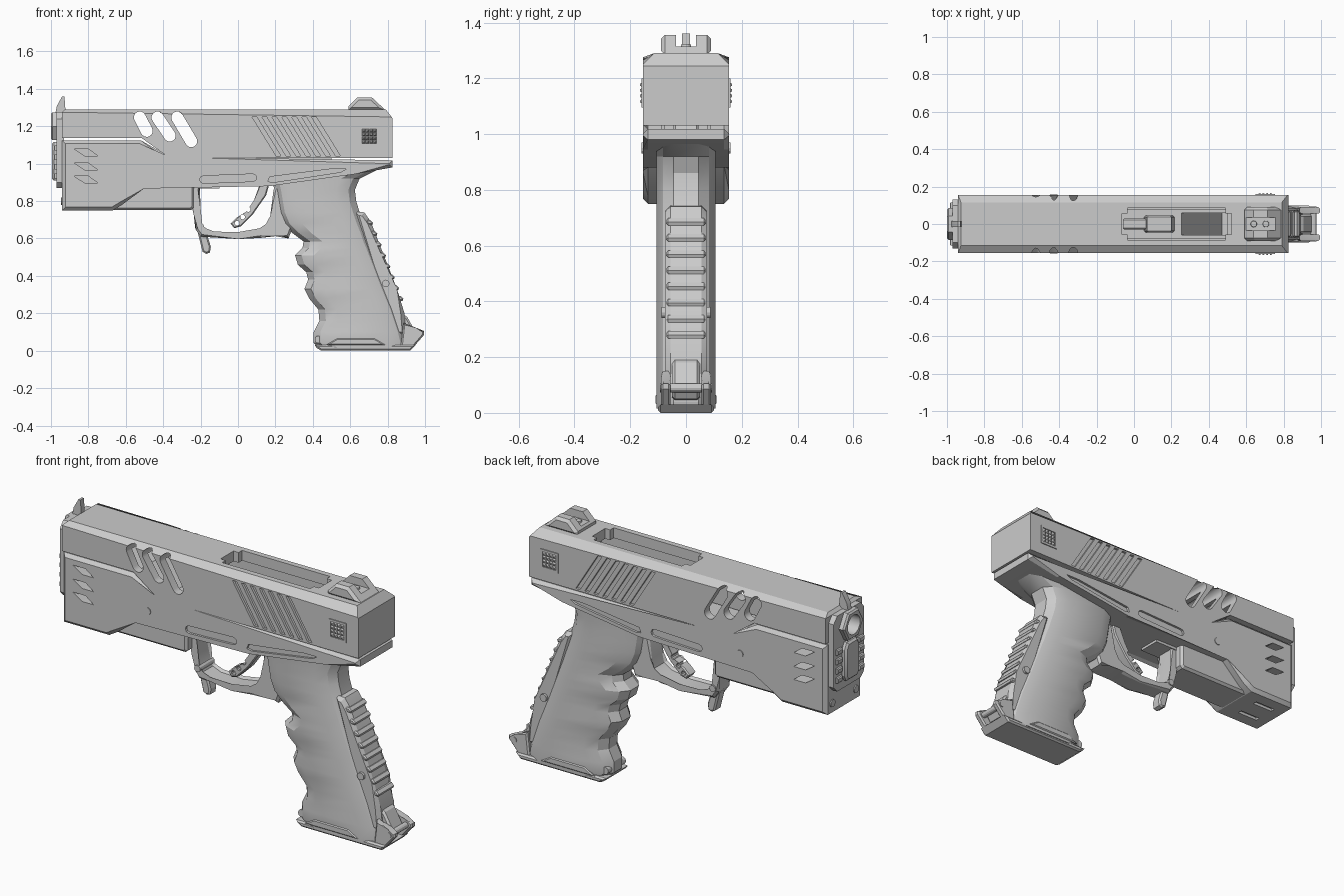
import bpy, bmesh, math
from mathutils import Matrix

if "Cube" in bpy.data.objects:
    bpy.data.objects.remove(bpy.data.objects["Cube"])

def finish(name, bm, smooth=True):
    bmesh.ops.recalc_face_normals(bm, faces=bm.faces[:])
    me = bpy.data.meshes.new(name)
    bm.to_mesh(me)
    bm.free()
    ob = bpy.data.objects.new(name, me)
    bpy.context.collection.objects.link(ob)
    return ob

def prism(name, pts, a, b, bevel=0, axis='Y', top=None):
    """Extrude a profile along y (pts are x,z) or along x (pts are y,z)."""
    bm = bmesh.new()
    co = (lambda p, t: (p[0], t, p[1])) if axis == 'Y' else (lambda p, t: (t, p[0], p[1]))
    lo = [bm.verts.new(co(p, a)) for p in pts]
    hi = [bm.verts.new(co(p, b)) for p in pts]
    bm.faces.new(lo)
    bm.faces.new(hi)
    for i in range(len(pts)):
        j = (i + 1) % len(pts)
        bm.faces.new((lo[i], lo[j], hi[j], hi[i]))
    k = 1 if axis == 'Y' else 0
    if top:  # wide chamfer on the long upper edges
        es = [e for e in bm.edges if all(v.co.z > top[0] for v in e.verts)
              and abs(e.verts[0].co.y - e.verts[1].co.y) < 1e-5]
        bmesh.ops.bevel(bm, geom=es, offset=top[1], segments=1, affect='EDGES')
    if bevel:
        es = [e for e in bm.edges if abs(e.verts[0].co[k] - e.verts[1].co[k]) < 1e-5]
        bmesh.ops.bevel(bm, geom=es, offset=bevel, segments=1, affect='EDGES', clamp_overlap=True)
    return finish(name, bm)

def rect(x0, x1, z0, z1):
    return [(x0, z0), (x1, z0), (x1, z1), (x0, z1)]

def circle(x, z, r, n=16, ph=0):
    return [(x + r * math.cos(ph + 2 * math.pi * i / n), z + r * math.sin(ph + 2 * math.pi * i / n)) for i in range(n)]

def capsule(x0, z0, x1, z1, r, n=8):
    a = math.atan2(z1 - z0, x1 - x0)
    arc = lambda x, z, s: [(x + r * math.cos(s + math.pi * i / n), z + r * math.sin(s + math.pi * i / n)) for i in range(n + 1)]
    return arc(x1, z1, a - math.pi / 2) + arc(x0, z0, a + math.pi / 2)

def cut(ob, *cutters, keep=False):
    for c in cutters:
        m = ob.modifiers.new('cut', 'BOOLEAN')
        m.operation, m.solver, m.object = 'DIFFERENCE', 'EXACT', c
        dg = bpy.context.evaluated_depsgraph_get()
        me = bpy.data.meshes.new_from_object(ob.evaluated_get(dg))
        ob.modifiers.clear()
        ob.data = me
        if not keep:
            bpy.data.objects.remove(c)

def both(name, pts, a, b, bevel=0):
    return [prism(name + n, pts, s * a, s * b, bevel) for s, n in ((-1, '_near'), (1, '_far'))]

# Slide: stepped shell with chamfered top
slide = prism('slide', [(-.94, 1.137), (-.515, 1.137), (-.365, 1.03), (.825, 1.03), (.825, 1.245),
                        (.79, 1.29), (-.925, 1.29), (-.94, 1.275)], -.155, .155, top=(1.285, .04))
cut(slide, prism('c', rect(-.9, .58, .95, 1.235), -.11, .11))
for s in ((-.525, 1.247, -.488, 1.175), (-.43, 1.247, -.365, 1.15), (-.325, 1.247, -.25, 1.12)):
    cut(slide, prism('c', capsule(*s, .032), -.3, .3))
port = prism('c', rect(-.065, .52, 1.15, 1.4), -.085, .085)
bm = bmesh.new()
bm.from_mesh(port.data)
bmesh.ops.bevel(bm, geom=[e for e in bm.edges if abs(e.verts[0].co.z - e.verts[1].co.z) > .1],
                offset=.03, segments=4, affect='EDGES')
bm.to_mesh(port.data)
cut(slide, port)
for i in range(7):
    x = .075 + i * .053
    cut(slide, *both('c', [(x, 1.25), (x + .025, 1.25), (x + .155, 1.04), (x + .13, 1.04)], .142, .2))
bore = prism('c', [(y, z) for y, z in circle(0, 1.2, .052, 20)], -1.1, -.85, axis='X')
cut(slide, bore, keep=True)

# Frame with front shroud
frame = prism('frame', [(-.94, .75), (-.67, .75), (-.62, .78), (-.51, .885), (.17, .88), (.63, .945), (.825, .98),
                        (.825, 1.018), (-.37, 1.018), (-.52, 1.125), (-.94, 1.125)], -.155, .155, .018)
for z in (1.06, .985, .915):
    cut(frame, *both('c', [(-.875, z + .018), (-.80, z + .018), (-.75, z - .018), (-.82, z - .018)], .09, .2))
cut(frame, *both('c', capsule(-.185, .915, .08, .925, .02, 4), .143, .2))
cut(frame, *both('c', [(.16, .905), (.19, .9), (.55, .955), (.58, .972), (.5, .972), (.17, .93)], .143, .2))
for y in (-.06, .06):
    cut(frame, prism('c', rect(-.88, -.76, .7, .765), y - .012, y + .012))
well = prism('c', [(.22, 1.1), (.48, 1.1), (.62, .5), (.47, .5)], -.06, .06)
cut(frame, well, keep=True)
prism('lower_front_block', [(-.69, .752), (-.25, .752), (-.235, .765), (-.235, .9), (-.69, .9)], -.1, .1, .012)
prism('guard_stop', rect(-.24, -.1, .868, .9), -.06, .06)
both('frame_pin', circle(-.43, .95, .02, 12), .15, .159)

# Grip: lofted rings with finger grooves (z, front x, back x)
rings = [(.015, .43, .9), (.04, .405, .905), (.1, .405, .89), (.16, .435, .87), (.22, .43, .85), (.28, .38, .825),
         (.33, .355, .805), (.38, .375, .785), (.42, .365, .77), (.46, .32, .755), (.51, .305, .735), (.55, .345, .72),
         (.585, .35, .705), (.63, .29, .69), (.68, .24, .67), (.74, .215, .65), (.8, .205, .632), (.86, .195, .625),
         (.92, .18, .65), (.965, .17, .74)]
bm = bmesh.new()
loops = []
for z, f, b in rings:
    half = [(b, .045), (b - .035, .082), (b - .1, .105), (f + .1, .105), (f + .035, .08), (f, .035)]
    sec = half + [(x, -y) for x, y in reversed(half)]
    loops.append([bm.verts.new((x, y, z)) for x, y in sec])
for l0, l1 in zip(loops, loops[1:]):
    for i in range(12):
        j = (i + 1) % 12
        bm.faces.new((l0[i], l0[j], l1[j], l1[i]))
bm.faces.new(loops[0])
bm.faces.new(loops[-1])
grip = finish('grip', bm)
cut(grip, well)

# Backstrap panel with cross ridges
prism('backstrap', [(.62, .745), (.675, .74), (.71, .69), (.85, .33), (.89, .2), (.9, .08), (.82, .08)], -.075, .075, .02)
for i in range(8):
    z = .685 - i * .058
    x = .70 + (.71 - z) * .4
    prism(f'backstrap_ridge_{i}', [(x - .03, z - .012), (x + .008, z - .012), (x + .012, z), (x - .002, z + .014),
                                   (x - .03, z + .014)], -.07, .07, .006)
both('grip_pin', circle(.79, .36, .02, 12), .06, .088)

# Base pad, rear hinge and base trims
prism('base_pad', [(.445, 0), (.92, 0), (.95, .03), (.41, .03), (.42, .015)], -.1, .1, .01)
both('base_hinge_ear', [(.87, .02), (.93, .01), (.995, .085), (.995, .105), (.95, .115), (.885, .15)], .055, .09, .008)
prism('base_hinge_tongue', [(.85, .04), (.93, .05), (.955, .09), (.905, .18), (.875, .2)], -.05, .05, .01)
prism('base_hinge_pin', circle(.96, .09, .016, 12), -.094, .094)
both('base_front_pin', circle(.43, .06, .02, 12), .03, .075)
both('base_trim', [(.47, .03), (.53, .065), (.73, .065), (.79, .03)], .095, .11, .005)

# Trigger guard, hook and trigger
prism('trigger_guard', [(-.275, .9), (-.225, .73), (-.228, .65), (-.2, .61), (0, .597), (.12, .603), (.2, .625), (.27, .6),
                        (.3, .68), (.21, .9), (.19, .86), (.172, .72), (.16, .67), (.12, .643), (0, .622), (-.13, .625),
                        (-.18, .645), (-.19, .67), (-.212, .76), (-.205, .9)], -.055, .055, .012)
prism('guard_hook', [(-.215, .63), (-.165, .62), (-.145, .555), (-.15, .525), (-.17, .518), (-.19, .53)], -.03, .03, .008)
prism('guard_pin', circle(-.2, .665, .018, 12), -.062, .062)
trigger = prism('trigger', [(.12, .9), (.17, .9), (.15, .83), (.08, .73), (.015, .665), (-.02, .655), (-.04, .68),
                            (-.01, .71), (.05, .74), (.09, .8)], -.03, .03, .006)
for x, z in ((-.005, .682), (.025, .715), (.055, .755)):
    cut(trigger, prism('c', circle(x, z, .013, 10), -.1, .1))

# Muzzle assembly
plate = prism('muzzle_plate', [(-.1, .87), (.1, .87), (.13, .9), (.13, 1.24), (.1, 1.275), (-.1, 1.275), (-.13, 1.24),
                               (-.13, .9)], -.97, -.93, axis='X')
ring = prism('muzzle_ring', circle(0, 1.2, .085, 6), -1, -.94, .008, 'X')
cut(plate, bore, keep=True)
cut(ring, bore)
prism('muzzle_lower_block', [(-.045, .91), (.045, .91), (.06, .94), (.06, 1.08), (.04, 1.115), (-.04, 1.115), (-.06, 1.08),
                             (-.06, .94)], -.995, -.94, .01, 'X')
for i in range(4):
    for s in (-1, 1):
        z = .92 + i * .05
        prism('muzzle_rib', rect(s * .07, s * .115, z, z + .028), -.985, -.94, .005, 'X')
for y in (-.1, .1):
    prism('front_screw', circle(y, .8, .02, 12), -.946, -.93, axis='X')

# Sights
prism('front_sight', [(-.975, 1.275), (-.968, 1.31), (-.94, 1.36), (-.928, 1.36), (-.922, 1.28), (-.94, 1.27)], -.015, .015)
rear = prism('rear_sight', [(.59, 1.285), (.59, 1.305), (.64, 1.355), (.715, 1.355), (.79, 1.285)], -.09, .09, .018)
cut(rear, prism('c', rect(.5, .9, 1.315, 1.4), -.035, .035))
for x in (.64, .705):
    bm = bmesh.new()
    bmesh.ops.create_cone(bm, cap_ends=True, segments=12, radius1=.018, radius2=.016, depth=.012,
                          matrix=Matrix.Translation((x, 0, 1.318)))
    finish('sight_screw', bm)

# Knurled side buttons
for s in (-1, 1):
    rim = prism('button_rim', rect(.65, .755, 1.095, 1.2), s * .15, s * .16)
    cut(rim, prism('c', rect(.662, .743, 1.107, 1.188), s * .156, s * .2))
    bm = bmesh.new()
    for i in range(4):
        for j in range(4):
            m = (Matrix.Translation((.672 + i * .02, s * .16, 1.117 + j * .02))
                 @ Matrix.Rotation(s * -math.pi / 2, 4, 'X') @ Matrix.Rotation(math.pi / 4, 4, 'Z'))
            bmesh.ops.create_cone(bm, cap_ends=True, segments=4, radius1=.014, radius2=.005, depth=.01, matrix=m)
    finish('button_knurl', bm)

# Inner mechanism under the ejection port
prism('inner_rail', rect(-.06, .16, 1.0, 1.06), -.03, .03, .008)
prism('inner_lug', [(.05, 1.0), (.22, 1.0), (.2, 1.09), (.07, 1.09)], -.045, .045, .008)
both('inner_side_bar', rect(-.06, .5, 1.0, 1.05), .075, .09)

# Smooth shading with sharp edges kept
bpy.ops.object.select_all(action='SELECT')
bpy.context.view_layer.objects.active = slide
bpy.ops.object.shade_smooth_by_angle(angle=math.radians(25))
